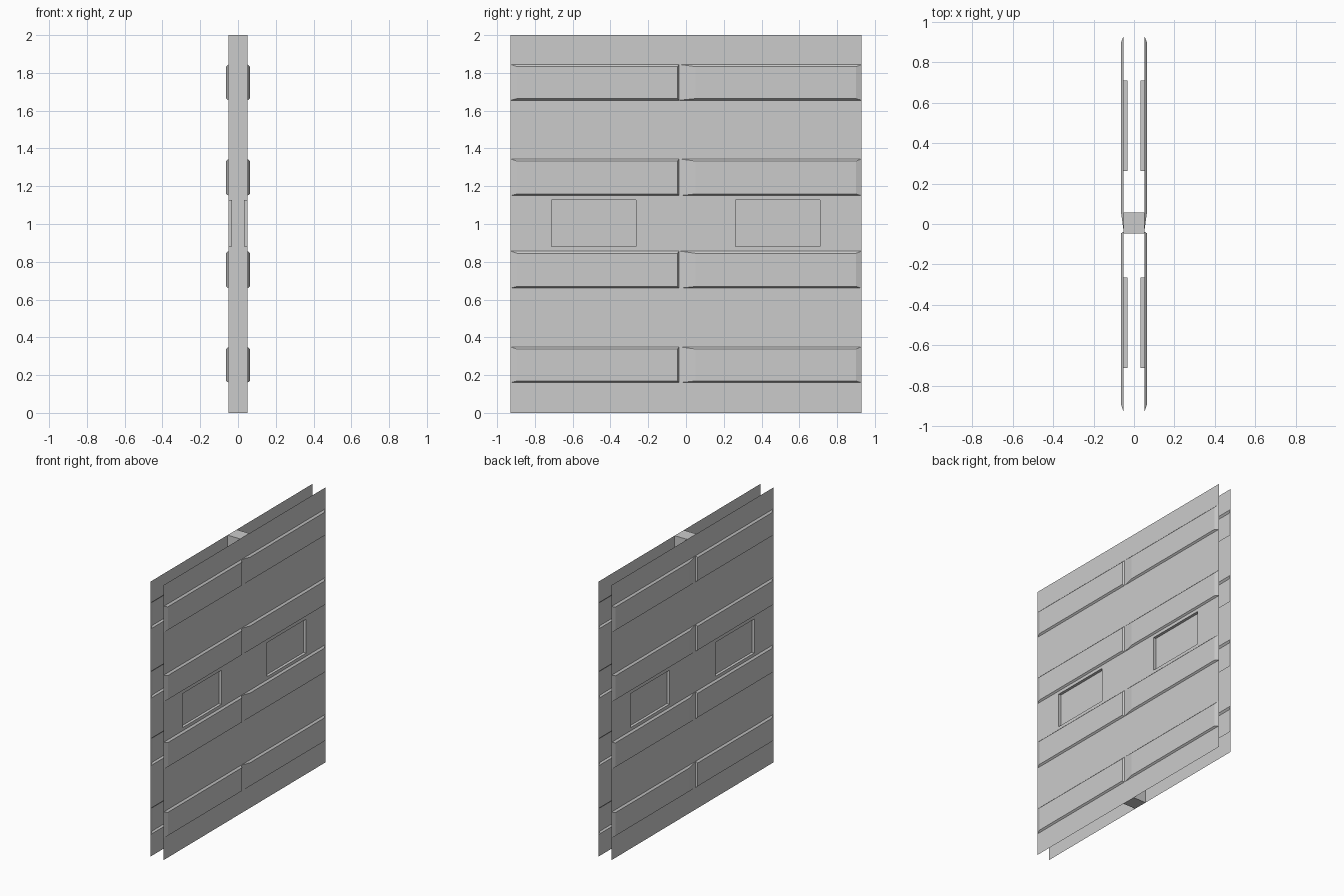
import bpy, bmesh

if "Cube" in bpy.data.objects:
    bpy.data.objects.remove(bpy.data.objects["Cube"])

X0, XR, XP = 0.051, 0.063, 0.031      # sheet, rib crest and pocket floor depth
Y1, H = 0.93, 2.0
RIBS = [(0.16, 0.35), (0.66, 0.857), (1.15, 1.345), (1.655, 1.845)]
POCKET_Z = (0.88, 1.127)
POCKETS = [(-0.712, -0.265), (0.262, 0.71)]


def make_object(name, bm, mirror=True):
    bmesh.ops.remove_doubles(bm, verts=bm.verts, dist=1e-5)
    me = bpy.data.meshes.new(name)
    bm.to_mesh(me)
    bm.free()
    ob = bpy.data.objects.new(name, me)
    bpy.context.collection.objects.link(ob)
    if mirror:
        m = ob.modifiers.new("both_sides", 'MIRROR')
        m.use_axis = (True, False, False)
        m.use_mirror_merge = False
    return ob


def rect(y0, y1, z0, z1, x):
    return [(x, y0, z0), (x, y1, z0), (x, y1, z1), (x, y0, z1)]


def face(bm, pts):
    bm.faces.new([bm.verts.new(p) for p in pts])


def tray(bm, outer, inner):
    # sloped walls from the outer rectangle to the inner one, plus its flat face
    for i in range(4):
        j = (i + 1) % 4
        face(bm, [outer[i], outer[j], inner[j], inner[i]])
    face(bm, inner)


# flat skin between the ribs, open where ribs and pockets sit
bm = bmesh.new()
z = 0.0
for z0, z1 in RIBS + [(H, H)]:
    if z < POCKET_Z[0] < z0:
        face(bm, rect(-Y1, Y1, z, POCKET_Z[0], X0))
        face(bm, rect(-Y1, Y1, POCKET_Z[1], z0, X0))
        y = -Y1
        for p0, p1 in POCKETS + [(Y1, Y1)]:
            face(bm, rect(y, p0, *POCKET_Z, X0))
            y = p1
    else:
        face(bm, rect(-Y1, Y1, z, z0, X0))
    z = z1
make_object("wall_skin", bm)

# raised ribs: two lapped lengths each, with a narrow step near the middle
bm = bmesh.new()
for z0, z1 in RIBS:
    for a, ai, bi, b in [(-Y1, -0.895, -0.045, -0.037), (-0.037, 0.05, 0.9, Y1)]:
        tray(bm, rect(a, b, z0, z1, X0), rect(ai, bi, z0 + 0.009, z1 - 0.012, XR))
make_object("wall_ribs", bm)

# recessed pockets
bm = bmesh.new()
for p0, p1 in POCKETS:
    tray(bm, rect(p0, p1, *POCKET_Z, X0), rect(p0, p1, *POCKET_Z, XP))
make_object("wall_pockets", bm)

# central post joining the two skins
bm = bmesh.new()
bmesh.ops.create_cube(bm, size=1)
for v in bm.verts:
    v.co = (v.co.x * 2 * X0, 0.005 + v.co.y * 0.105, (v.co.z + 0.5) * H)
make_object("centre_post", bm, mirror=False)
